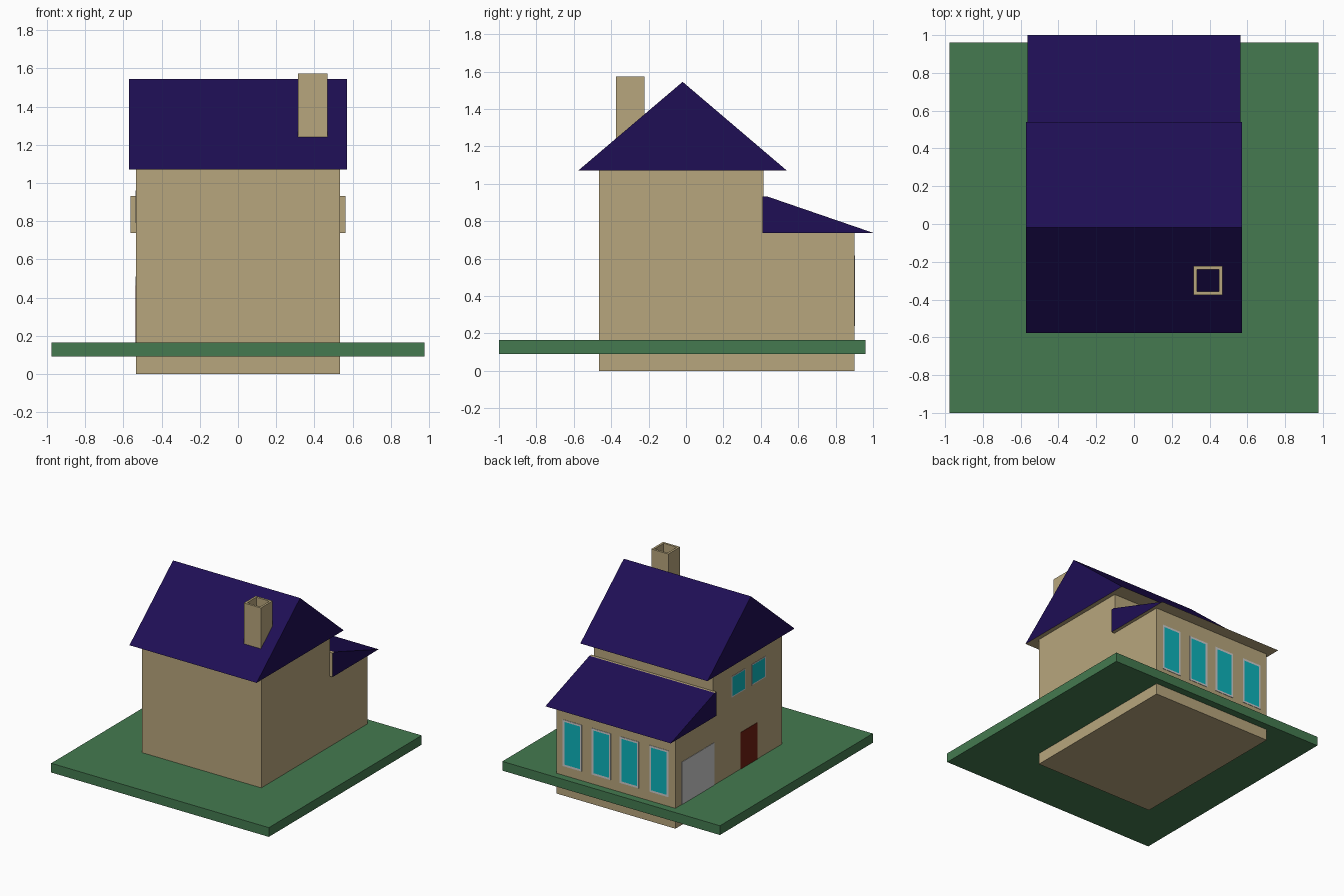
import bpy, bmesh
from mathutils import Vector

if "Cube" in bpy.data.objects:
    bpy.data.objects.remove(bpy.data.objects["Cube"])


def mat(name, r, g, b):
    m = bpy.data.materials.new(name)
    m.diffuse_color = (r, g, b, 1)
    m.use_nodes = True
    m.node_tree.nodes["Principled BSDF"].inputs["Base Color"].default_value = m.diffuse_color
    return m


TAN = mat("tan_wall", 0.477, 0.381, 0.205)
NAVY = mat("navy_roof", 0.013, 0.0044, 0.089)
GREEN = mat("lawn_green", 0.058, 0.195, 0.08)
TEAL = mat("teal_glass", 0.004, 0.456, 0.497)
RED = mat("door_red", 0.16, 0.014, 0.006)


def finish(bm, name, *mats):
    bmesh.ops.recalc_face_normals(bm, faces=bm.faces[:])
    me = bpy.data.meshes.new(name)
    bm.to_mesh(me)
    bm.free()
    for m in mats:
        me.materials.append(m)
    ob = bpy.data.objects.new(name, me)
    bpy.context.collection.objects.link(ob)
    return ob


def box_bm(lo, hi):
    bm = bmesh.new()
    bmesh.ops.create_cube(bm, size=1)
    lo, hi = Vector(lo), Vector(hi)
    for v in bm.verts:
        v.co = (lo + hi) / 2 + v.co * (hi - lo)
    bm.normal_update()
    return bm


def facing(bm, direction):
    return max(bm.faces, key=lambda f: f.normal.dot(Vector(direction)))


def extrude_profile(name, profile, half_width, mats, second=None):
    """Extrude a (y, z) outline along x; faces passing `second` use material 1."""
    bm = bmesh.new()
    f = bm.faces.new([bm.verts.new((-half_width, y, z)) for y, z in profile])
    ext = bmesh.ops.extrude_face_region(bm, geom=[f])["geom"]
    moved = [g for g in ext if isinstance(g, bmesh.types.BMVert)]
    bmesh.ops.translate(bm, verts=moved, vec=(2 * half_width, 0, 0))
    bmesh.ops.recalc_face_normals(bm, faces=bm.faces[:])
    bm.normal_update()
    if second:
        for f in bm.faces:
            f.material_index = int(second(f.normal))
    return finish(bm, name, *mats)


def window(name, lo, hi, outward, rim):
    """Thin frame with an inset pane on its outer face."""
    bm = box_bm(lo, hi)
    pane = facing(bm, outward)
    bmesh.ops.inset_region(bm, faces=[pane], thickness=rim)
    pane.material_index = 1
    return finish(bm, name, None, TEAL)


# Lawn slab
finish(box_bm((-0.977, -1, 0.09), (0.977, 0.96, 0.165)), "lawn", GREEN)

# House body with lower rear extension
extrude_profile("house_walls",
                [(-0.465, 0), (0.9, 0), (0.9, 0.74), (0.415, 0.74),
                 (0.415, 1.07), (-0.465, 1.07)], 0.535, [TAN])

# Main gable roof, tan underside
extrude_profile("main_roof", [(-0.577, 1.07), (0.54, 1.07), (-0.018, 1.545)],
                0.571, [NAVY, TAN], lambda n: n.z < -0.9)

# Lean-to roof, tan underside, back and top strip
extrude_profile("lean_to_roof",
                [(0.41, 0.738), (1.0, 0.738), (0.435, 0.932), (0.41, 0.932)],
                0.563, [NAVY, TAN],
                lambda n: n.z < -0.9 or n.z > 0.99 or n.y < -0.9)

# Hollow chimney
bm = box_bm((0.315, -0.375, 1.18), (0.468, -0.223, 1.573))
top = facing(bm, (0, 0, 1))
bmesh.ops.inset_region(bm, faces=[top], thickness=0.025)
cap = bmesh.ops.extrude_discrete_faces(bm, faces=[top])["faces"][0]
bmesh.ops.translate(bm, verts=cap.verts[:], vec=(0, 0, -0.36))
finish(bm, "chimney", TAN)

# Rear windows
for i, x in enumerate((-0.388, -0.122, 0.13, 0.39)):
    window(f"rear_window_{i + 1}", (x - 0.085, 0.89, 0.24),
           (x + 0.085, 0.903, 0.617), (0, 1, 0), 0.022)

# Upper windows on the left wall
for i, y in enumerate((0.093, -0.165)):
    window(f"side_window_{i + 1}", (-0.538, y - 0.09, 0.79),
           (-0.525, y + 0.09, 0.96), (-1, 0, 0), 0.012)

# Garage door and entrance door on the left wall
finish(box_bm((-0.538, 0.40, 0.165), (-0.525, 0.82, 0.51)), "garage_door")
finish(box_bm((-0.538, -0.15, 0.165), (-0.525, 0.067, 0.462)), "entrance_door", RED)
